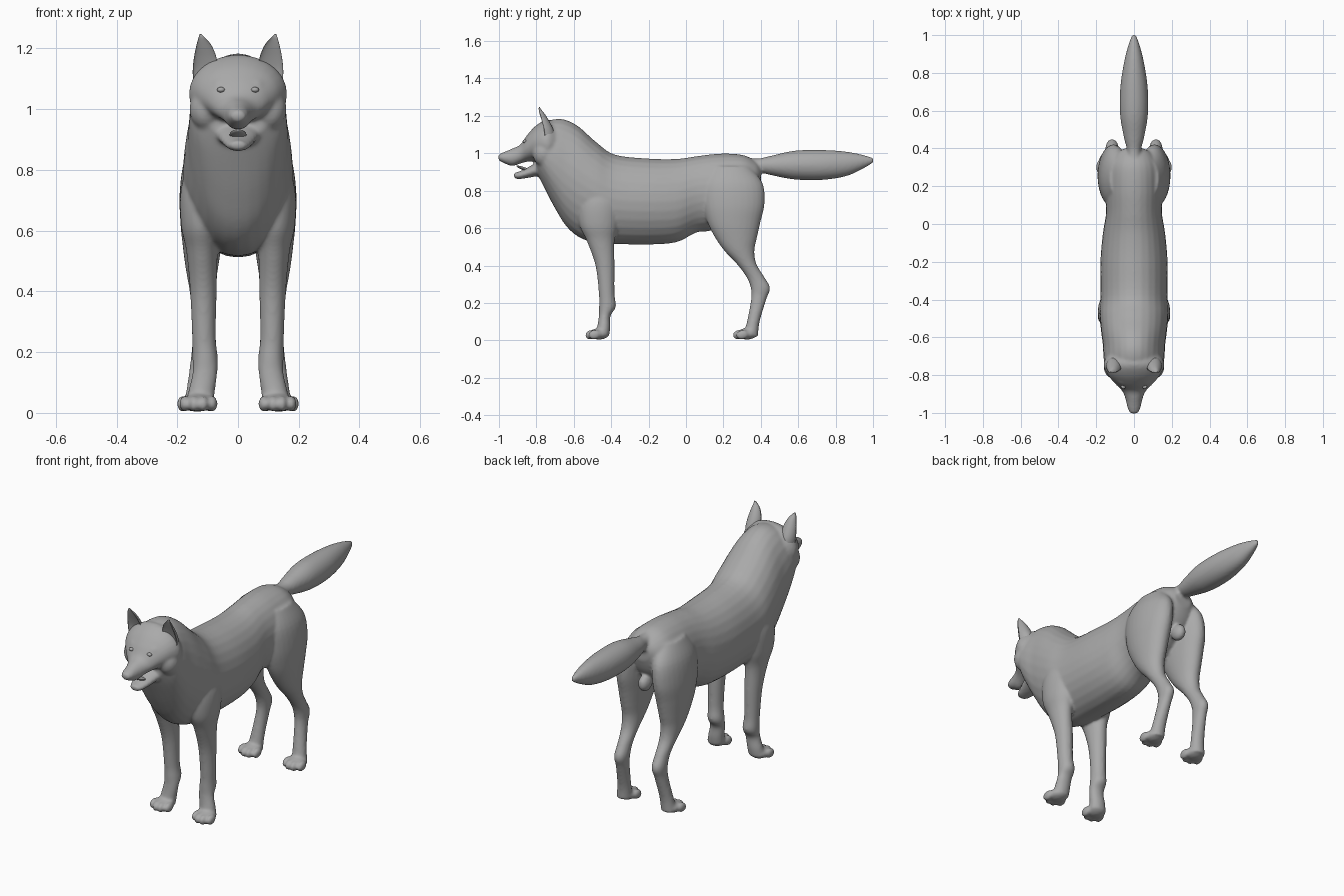
import bpy
import bmesh
from math import cos, sin, pi
from mathutils import Matrix, Vector

cube = bpy.data.objects.get("Cube")
if cube:
    bpy.data.objects.remove(cube)

grey = bpy.data.materials.new("grey fur")
grey.use_nodes = True
colour = (0.4, 0.4, 0.4, 1)
grey.diffuse_color = colour
grey.node_tree.nodes["Principled BSDF"].inputs["Base Color"].default_value = colour


def smooth_stations(rows, steps=5):
    """Catmull-Rom curve through the sections."""
    rows = [Vector(r) for r in rows]
    out = []
    for i in range(len(rows) - 1):
        b, c = rows[i], rows[i + 1]
        a = rows[i - 1] if i else b
        d = rows[i + 2] if i + 2 < len(rows) else c
        for k in range(steps):
            t = k / steps
            out.append(b + (c - a) * (t / 2) + (a * 2 - b * 5 + c * 4 - d) * (t * t / 2)
                       + (b * 3 - a - c * 3 + d) * (t ** 3 / 2))
    return out + [rows[-1]]


def loft(bm, axis, rows, side=1, dish=1.0, sides=28):
    """Elliptical sections: position on axis, low edge, high edge, centre x, half width."""
    rings = []
    for pos, low, high, cx, rx in smooth_stations(rows):
        ring = []
        for k in range(sides):
            a = 2 * pi * k / sides
            x = side * (cx + rx * cos(a))
            s = sin(a) if sin(a) > 0 else sin(a) * dish
            v = (low + high) / 2 + (high - low) / 2 * s
            ring.append(bm.verts.new((x, pos, v) if axis == "y" else (x, v, pos)))
        rings.append(ring)
    for lower, upper in zip(rings, rings[1:]):
        for k in range(sides):
            n = (k + 1) % sides
            bm.faces.new((lower[k], lower[n], upper[n], upper[k]))
    bm.faces.new(rings[0])
    bm.faces.new(rings[-1])


def ball(bm, centre, size, pitch=0.0):
    m = Matrix.Translation(centre) @ Matrix.Rotation(pitch, 4, "X") @ Matrix.Diagonal((*size, 1))
    bmesh.ops.create_uvsphere(bm, u_segments=20, v_segments=12, radius=1, matrix=m)


def finish(bm, name, voxel=None):
    bmesh.ops.recalc_face_normals(bm, faces=bm.faces)
    mesh = bpy.data.meshes.new(name)
    bm.to_mesh(mesh)
    bm.free()
    obj = bpy.data.objects.new(name, mesh)
    bpy.context.collection.objects.link(obj)
    if voxel:
        # Fuse the overlapping parts into one skin and soften the joins
        bpy.context.view_layer.objects.active = obj
        obj.select_set(True)
        fuse = obj.modifiers.new("fuse", "REMESH")
        fuse.mode = "VOXEL"
        fuse.voxel_size = voxel
        soften = obj.modifiers.new("soften", "SMOOTH")
        soften.factor = 0.5
        soften.iterations = 7
        for mod in ("fuse", "soften"):
            bpy.ops.object.modifier_apply(modifier=mod)
        obj.select_set(False)
    obj.data.materials.clear()
    obj.data.materials.append(grey)
    for p in obj.data.polygons:
        p.use_smooth = True
        p.material_index = 0
    return obj


body = bmesh.new()

# Neck and torso
loft(body, "y", [
    (-.8, .9, 1.14, 0, .115), (-.76, .82, 1.165, 0, .152), (-.7, .705, 1.183, 0, .162),
    (-.64, .61, 1.178, 0, .165), (-.57, .55, 1.14, 0, .174), (-.48, .52, 1.06, 0, .182),
    (-.38, .515, .993, 0, .178), (-.2, .512, .972, 0, .178), (-.05, .525, .97, 0, .165),
    (.06, .578, .985, 0, .148), (.18, .6, .998, 0, .15), (.3, .68, .992, 0, .14),
    (.37, .76, .96, 0, .1), (.4, .84, .93, 0, .05)])

# Skull and muzzle
loft(body, "y", [
    (-.68, .93, 1.15, 0, .13), (-.74, .92, 1.18, 0, .162), (-.8, .955, 1.15, 0, .138),
    (-.85, .955, 1.097, 0, .096), (-.885, .945, 1.047, 0, .062), (-.93, .932, 1.025, 0, .044),
    (-.975, .948, 1.006, 0, .034), (-1.003, .963, .994, 0, .02)])
ball(body, (0, -.985, .978), (.023, .02, .019))

# Lower jaw
loft(body, "y", [
    (-.76, .88, .97, 0, .085), (-.81, .875, .945, 0, .066), (-.86, .866, .917, 0, .05),
    (-.9, .862, .9, 0, .036), (-.92, .87, .896, 0, .02)])

# Tail
loft(body, "y", [
    (.3, .9, .985, 0, .05), (.38, .9, .972, 0, .036), (.46, .882, .988, 0, .054),
    (.58, .86, 1.014, 0, .074), (.72, .857, 1.018, 0, .073), (.85, .876, 1.01, 0, .054),
    (.94, .914, .993, 0, .032), (1.003, .95, .975, 0, .01)])

# Rear bulge and belly sheath
ball(body, (0, .36, .7), (.032, .045, .045))
ball(body, (0, .08, .605), (.03, .08, .025))

for side in (-1, 1):
    # Brow and cheek
    ball(body, (side * .055, -.825, 1.085), (.032, .03, .018), .5)
    ball(body, (side * .105, -.76, 1.0), (.055, .06, .07))

    # Front leg
    loft(body, "z", [
        (.86, -.53, -.38, .09, .06), (.74, -.575, -.35, .11, .078), (.62, -.57, -.36, .118, .07),
        (.53, -.53, -.382, .118, .052), (.4, -.484, -.382, .114, .044),
        (.25, -.466, -.382, .112, .039), (.18, -.465, -.375, .108, .042),
        (.13, -.466, -.404, .109, .041), (.07, -.475, -.405, .12, .044),
        (.025, -.485, -.41, .126, .046)], side)

    # Hind leg
    loft(body, "z", [
        (.93, .14, .34, .08, .05), (.84, .09, .41, .1, .075), (.73, .09, .42, .112, .08),
        (.63, .115, .398, .116, .074), (.55, .155, .38, .118, .064), (.48, .204, .366, .119, .054),
        (.41, .27, .376, .118, .043), (.34, .322, .418, .116, .035), (.28, .346, .45, .116, .035),
        (.22, .348, .43, .119, .032), (.1, .326, .394, .13, .036),
        (.02, .305, .385, .138, .042)], side)

    # Paws with four toes each
    for cx, cy in ((.13, -.465), (.138, .325)):
        ball(body, (side * cx, cy, .034), (.052, .055, .03))
        for i in range(4):
            reach = .042 if i in (1, 2) else .024
            x = cx + (i - 1.5) * .03
            ball(body, (side * x, cy - reach, .03), (.018, .034, .026), .2)

finish(body, "body", .0075)

for side, word in ((-1, "right"), (1, "left")):
    # Ear, hollow at the front
    ear = bmesh.new()
    loft(ear, "z", [
        (1.09, -.81, -.7, .108, .04), (1.13, -.81, -.71, .108, .041),
        (1.17, -.81, -.73, .108, .037), (1.21, -.81, -.755, .112, .025),
        (1.235, -.8, -.775, .119, .011), (1.247, -.79, -.782, .123, .003)], side, dish=-.3)
    finish(ear, word + "_ear")

    # Eye
    eye = bmesh.new()
    ball(eye, (side * .056, -.862, 1.064), (.013, .011, .009))
    finish(eye, word + "_eye")

# Tongue
tongue = bmesh.new()
ball(tongue, (0, -.86, .915), (.028, .05, .009), -.35)
finish(tongue, "tongue")
